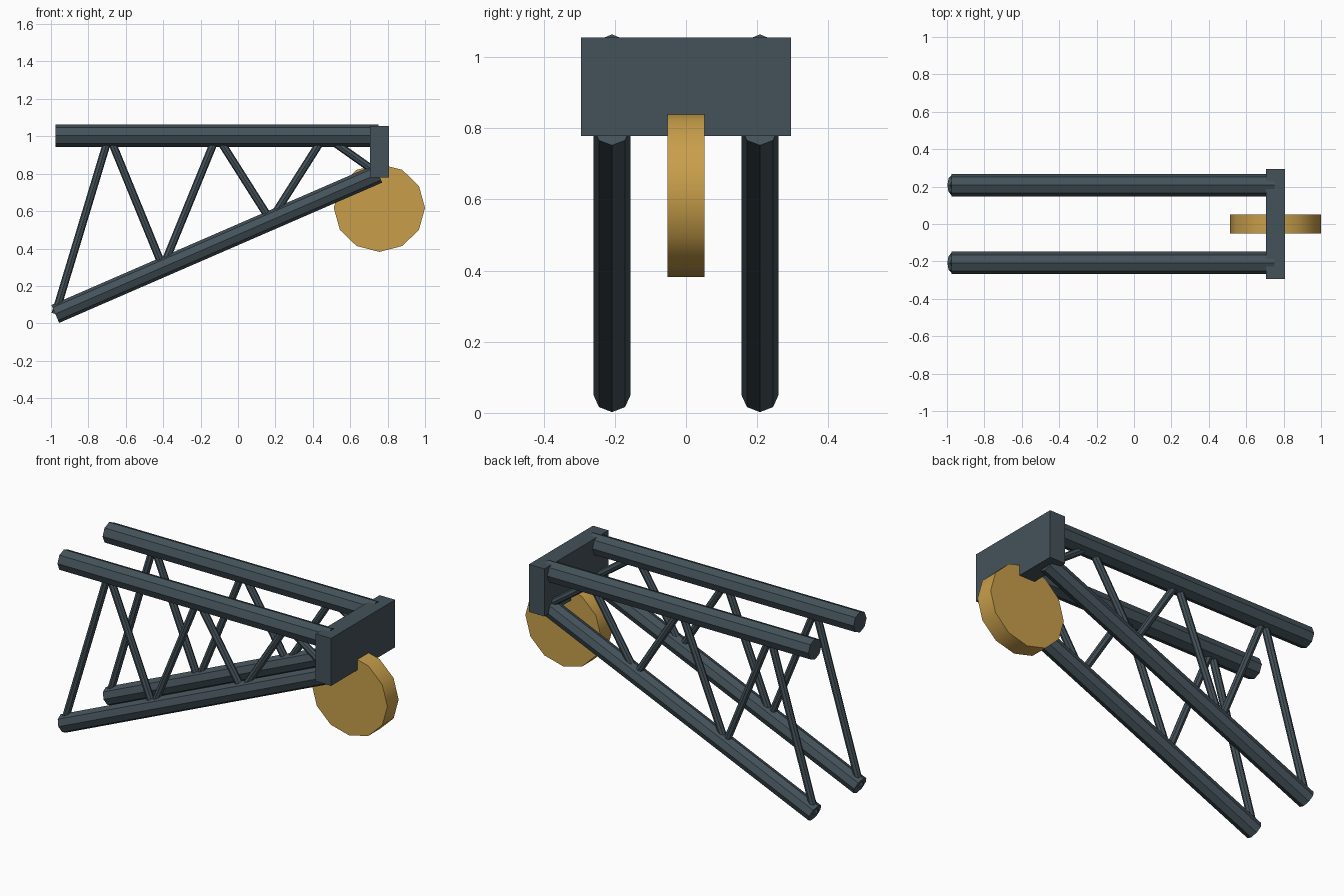
import bpy
import math
from mathutils import Vector

cube = bpy.data.objects.get("Cube")
if cube:
    bpy.data.objects.remove(cube, do_unlink=True)


def make_material(name, rgb):
    mat = bpy.data.materials.new(name)
    mat.use_nodes = True
    color = (*rgb, 1.0)
    mat.diffuse_color = color
    mat.node_tree.nodes["Principled BSDF"].inputs["Base Color"].default_value = color
    return mat


slate = make_material("slate_steel", (0.058, 0.085, 0.102))
gold = make_material("gold", (0.58, 0.345, 0.07))


def finish(name, mat):
    obj = bpy.context.object
    obj.name = name
    obj.data.materials.append(mat)
    return obj


def bar(name, start, end, radius, y):
    """Eight-sided bar between two (x, z) points in the plane at y."""
    a = Vector((start[0], y, start[1]))
    b = Vector((end[0], y, end[1]))
    d = b - a
    bpy.ops.mesh.primitive_cylinder_add(
        vertices=8, radius=radius, depth=d.length, location=(a + b) / 2,
        rotation=(0, math.atan2(d.x, d.z), 0))
    return finish(name, slate)


# Side trusses: two chords joined by zigzag braces
X0, X1 = -0.977, 0.75
LOW0, LOW1, TOP = 0.05, 0.80, 1.004
BAYS = 6


def node(i):
    t = i / BAYS
    return (X0 + (X1 - X0) * t, TOP if i % 2 else LOW0 + (LOW1 - LOW0) * t)


for side, y in (("right", -0.208), ("left", 0.208)):
    bar(f"{side}_upper_chord", (X0, TOP), (X1, TOP), 0.06, y)
    bar(f"{side}_lower_chord", (X0, LOW0), (X1, LOW1), 0.052, y)
    for i in range(BAYS):
        bar(f"{side}_brace_{i + 1}", node(i), node(i + 1), 0.021, y)

# End block joining the trusses
bpy.ops.mesh.primitive_cube_add(size=1, location=(0.757, 0, 0.917))
block = finish("end_block", slate)
block.scale = (0.1, 0.59, 0.277)

# Wheel under the block
bpy.ops.mesh.primitive_cylinder_add(
    vertices=12, radius=1, depth=1, location=(0.756, 0, 0.617),
    rotation=(math.pi / 2, 0, 0))
wheel = finish("wheel", gold)
wheel.scale = (0.244, 0.235, 0.104)
bpy.ops.object.transform_apply(location=False, rotation=False, scale=True)
bpy.ops.object.shade_smooth_by_angle(angle=math.radians(40))
